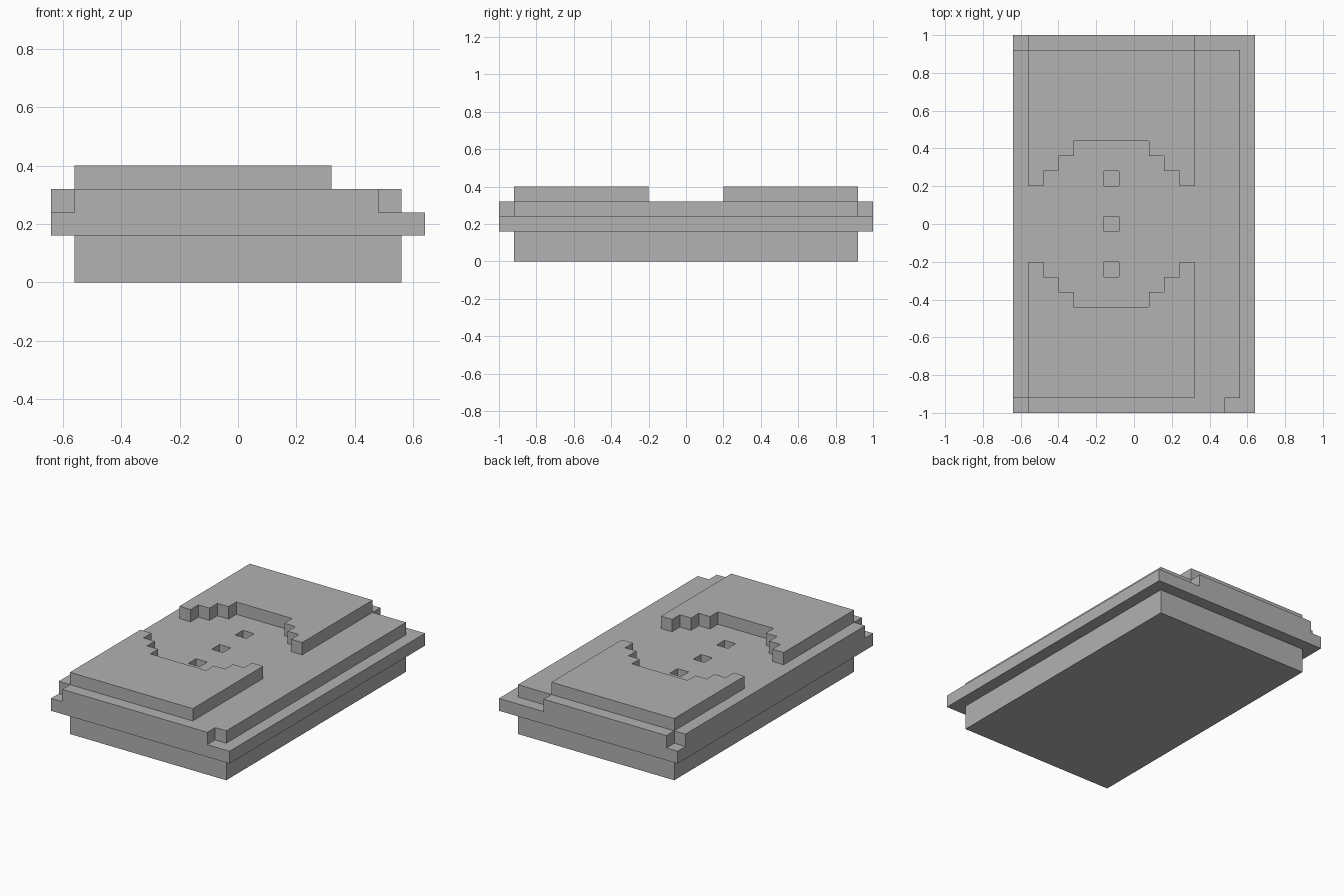
import bpy
import bmesh

U = 0.08  # size of one block

default = bpy.data.objects.get("Cube")
if default:
    bpy.data.objects.remove(default, do_unlink=True)

grey = bpy.data.materials.new("plain grey")
grey.use_nodes = True
grey.diffuse_color = (0.445, 0.445, 0.445, 1)
grey.node_tree.nodes["Principled BSDF"].inputs["Base Color"].default_value = grey.diffuse_color


def prism(name, outline, low, high):
    """Extrude an outline, given in blocks from the centre, between two heights."""
    bm = bmesh.new()
    base = bm.faces.new([bm.verts.new((x * U, y * U, low * U)) for x, y in outline])
    grown = bmesh.ops.extrude_face_region(bm, geom=[base], use_keep_orig=True)
    top = [v for v in grown["geom"] if isinstance(v, bmesh.types.BMVert)]
    bmesh.ops.translate(bm, verts=top, vec=(0, 0, (high - low) * U))
    bmesh.ops.recalc_face_normals(bm, faces=bm.faces)
    mesh = bpy.data.meshes.new(name)
    bm.to_mesh(mesh)
    bm.free()
    mesh.materials.append(grey)
    obj = bpy.data.objects.new(name, mesh)
    bpy.context.collection.objects.link(obj)
    return obj


def rect(x0, y0, x1, y1):
    return [(x0, y0), (x1, y0), (x1, y1), (x0, y1)]


# Foot and wide rim
prism("foot", rect(-7, -11.5, 7, 11.5), 0, 2)
prism("rim", rect(-8, -12.5, 8, 12.5), 2, 3)

# Deck with notched front and back edges
deck = prism("deck", [(-8, -11.5), (-7, -11.5), (-7, -12.5), (6, -12.5), (6, -11.5),
                      (7, -11.5), (7, 11.5), (4, 11.5), (4, 12.5), (-7, 12.5),
                      (-7, 11.5), (-8, 11.5)], 3, 4)

# Three square pits along the deck
for y in (-3, 0, 3):
    cutter = prism("pit_cutter", rect(-2, y - 0.5, -1, y + 0.5), 2.5, 4.5)
    cutter.hide_render = True
    mod = deck.modifiers.new("pit", "BOOLEAN")
    mod.operation = "DIFFERENCE"
    mod.solver = "EXACT"
    mod.object = cutter
    bpy.context.view_layer.objects.active = deck
    bpy.ops.object.modifier_apply(modifier=mod.name)
    bpy.data.objects.remove(cutter, do_unlink=True)

# Raised panels with a stepped round recess, mirrored front to back
steps = [(-7, 2.5)]
for i in range(3):
    steps += [(i - 6, i + 2.5), (i - 6, i + 3.5)]
steps += [(-3 - x, y) for x, y in reversed(steps)]
for name, side in (("back_panel", 1), ("front_panel", -1)):
    outline = steps + [(4, 11.5), (-7, 11.5)]
    prism(name, [(x, side * y) for x, y in outline], 4, 5)
